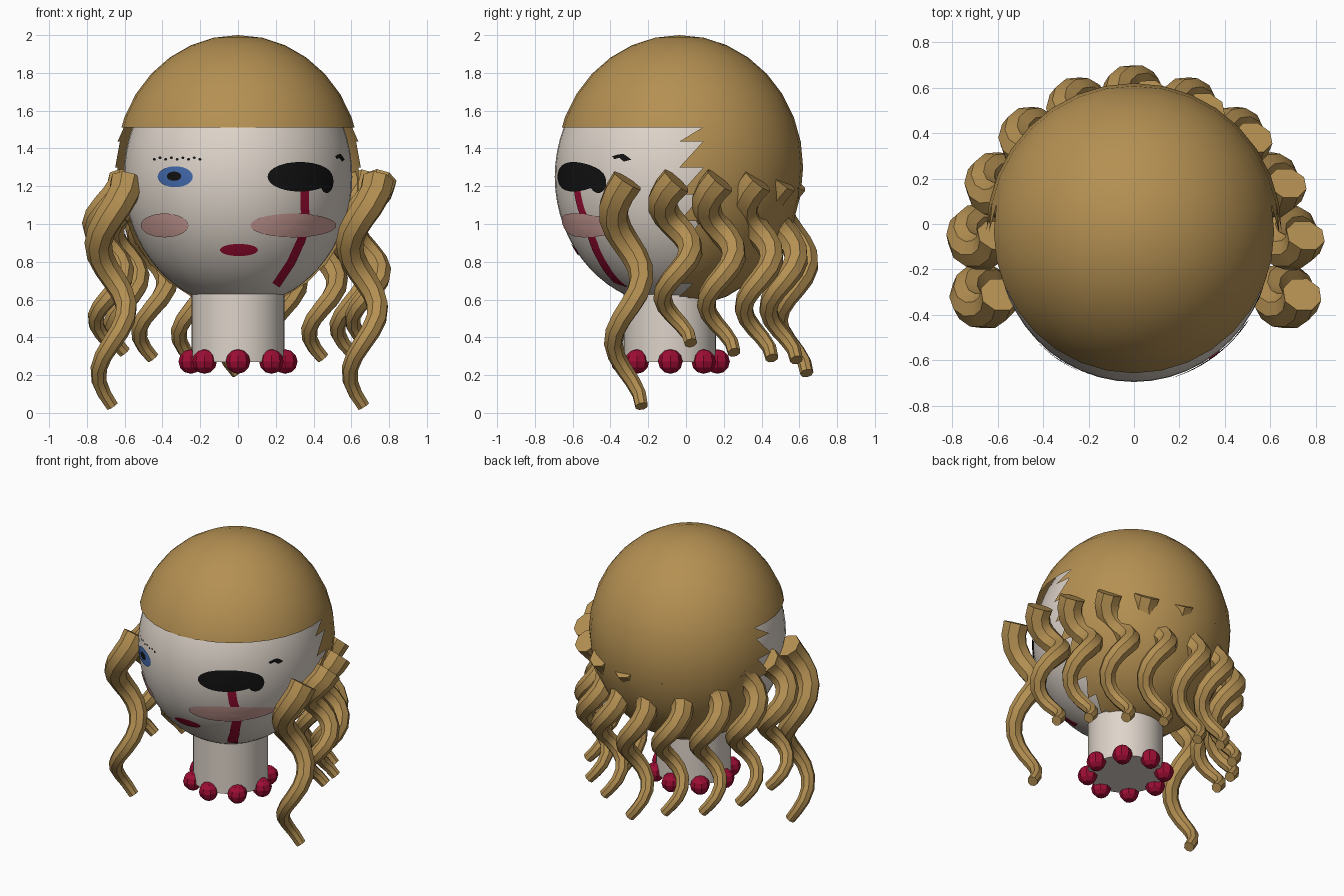
import bpy, bmesh, math
from mathutils import Matrix, Vector

if "Cube" in bpy.data.objects:
    bpy.data.objects.remove(bpy.data.objects["Cube"])

def mat(name, rgb):
    m = bpy.data.materials.new(name)
    m.diffuse_color = (*rgb, 1)
    m.use_nodes = True
    m.node_tree.nodes["Principled BSDF"].inputs["Base Color"].default_value = m.diffuse_color
    return m

HAIR = mat("golden hair", (0.46, 0.28, 0.085))
SKIN = mat("pale skin", (0.73, 0.66, 0.59))
RED = mat("crimson", (0.34, 0.004, 0.035))
PINK = mat("cheek pink", (0.64, 0.36, 0.33))
BLUE = mat("eye blue", (0.055, 0.145, 0.42))
BLACK = mat("black", (0.006, 0.006, 0.006))

HEAD_C = Vector((0, -0.065, 1.25))
HEAD_R = Vector((0.605, 0.63, 0.685))

def finish(name, bm, material, smooth=None):
    me = bpy.data.meshes.new(name)
    bm.to_mesh(me)
    bm.free()
    ob = bpy.data.objects.new(name, me)
    bpy.context.collection.objects.link(ob)
    me.materials.append(material)
    if smooth:
        shade(ob, smooth)
    return ob

def shade(ob, angle):
    bpy.ops.object.select_all(action='DESELECT')
    ob.select_set(True)
    bpy.context.view_layer.objects.active = ob
    bpy.ops.object.shade_smooth_by_angle(angle=math.radians(angle))

def placed(centre, size):
    return Matrix.Translation(centre) @ Matrix.Diagonal((*size, 1))

# Head
bm = bmesh.new()
bmesh.ops.create_uvsphere(bm, u_segments=48, v_segments=32, radius=1,
                          matrix=placed(HEAD_C, HEAD_R))
finish("head", bm, SKIN, 60)

# Neck
bm = bmesh.new()
bmesh.ops.create_cone(bm, cap_ends=True, segments=32, radius1=0.245, radius2=0.245,
                      depth=0.41, matrix=Matrix.Translation((0, -0.085, 0.475)))
finish("neck", bm, SKIN, 40)

# Necklace beads
for i in range(8):
    a = i * math.pi / 4
    bm = bmesh.new()
    bmesh.ops.create_uvsphere(bm, u_segments=8, v_segments=6, radius=0.065,
        matrix=Matrix.Translation((0.25 * math.cos(a), -0.083 + 0.25 * math.sin(a), 0.272)))
    finish(f"necklace_bead_{i}", bm, RED, 20)

# Hair cap: straight fringe, jagged edge at the temples, full at the back
bm = bmesh.new()
bmesh.ops.create_uvsphere(bm, u_segments=32, v_segments=16, radius=1)
bmesh.ops.bisect_plane(bm, geom=bm.verts[:] + bm.edges[:] + bm.faces[:],
                       plane_co=(0, 0, 0.3), plane_no=(0, 0, 1))
drop = []
for f in bm.faces[:]:
    c = f.calc_center_median()
    if c.z > 0.3:
        continue
    azimuth = math.atan2(c.y, abs(c.x))
    if azimuth < 0:
        drop.append(f)
    elif azimuth < math.pi / 16 and len(f.verts) == 4:
        rank = lambda v: v.co.z * 10 + v.co.y
        a, b = min(f.verts, key=rank), max(f.verts, key=rank)
        g, _ = bmesh.utils.face_split(f, a, b)
        drop.append(min((f, g), key=lambda t: t.calc_center_median().y))
bmesh.ops.delete(bm, geom=drop, context='FACES')
for v in bm.verts:
    rz = 0.70 if v.co.z > 0 else 0.74
    v.co = Vector((v.co.x * 0.65, v.co.y * 0.655 - 0.035, v.co.z * rz + 1.30))
finish("hair_cap", bm, HAIR, 60)

# Ringlets: tapering helices, all turning the same way
def ringlet(name, x, y, bottom, top=1.23, turns=1.75, n=19, r=0.075):
    cu = bpy.data.curves.new(name, 'CURVE')
    cu.dimensions = '3D'
    cu.bevel_depth = 1
    cu.bevel_resolution = 2
    cu.use_fill_caps = True
    sp = cu.splines.new('POLY')
    sp.points.add(n - 1)
    for i, p in enumerate(sp.points):
        t = i / (n - 1)
        a = t * turns * 2 * math.pi
        p.co = (x + r * math.cos(a), y - r * math.sin(a), top + (bottom - top) * t, 1)
        p.radius = 0.088 - 0.053 * t
    ob = bpy.data.objects.new(name, cu)
    bpy.context.collection.objects.link(ob)
    cu.materials.append(HAIR)
    bpy.ops.object.select_all(action='DESELECT')
    ob.select_set(True)
    bpy.context.view_layer.objects.active = ob
    bpy.ops.object.convert(target='MESH')
    shade(bpy.context.object, 35)

ringlet("ringlet_back", 0.0, 0.565, 0.21)
for x, y, bottom in [(0.24, 0.51, 0.28), (0.45, 0.38, 0.29), (0.60, 0.18, 0.32),
                     (0.68, -0.05, 0.37), (0.665, -0.31, 0.035)]:
    for side in (-1, 1):
        ringlet(f"ringlet_{'left' if side < 0 else 'right'}", x * side, y, bottom)

# Painted details: thin patches that follow the face
def on_face(x, z, lift):
    u, w = x / HEAD_R.x, (z - HEAD_C.z) / HEAD_R.z
    p = Vector((u, -math.sqrt(max(0, 1 - u * u - w * w)), w)) * lift
    return HEAD_C + Vector((p.x * HEAD_R.x, p.y * HEAD_R.y, p.z * HEAD_R.z))

def oval(name, x, z, w, h, material, lift=1.007, n=28, rings=5):
    bm = bmesh.new()
    mid = bm.verts.new(on_face(x, z, lift))
    prev = None
    for k in range(1, rings + 1):
        s = k / rings / 2
        ring = [bm.verts.new(on_face(x + w * s * math.cos(2 * math.pi * i / n),
                                     z + h * s * math.sin(2 * math.pi * i / n), lift))
                for i in range(n)]
        for i in range(n):
            j = (i + 1) % n
            if prev:
                bm.faces.new((prev[i], ring[i], ring[j], prev[j]))
            else:
                bm.faces.new((mid, ring[i], ring[j]))
        prev = ring
    finish(name, bm, material, 60)

def strip(name, path, width, material, lift=1.006, steps=4):
    pts = [Vector(a).lerp(Vector(b), k / steps)
           for a, b in zip(path, path[1:]) for k in range(steps)] + [Vector(path[-1])]
    bm = bmesh.new()
    rows = []
    for i, p in enumerate(pts):
        d = (pts[min(i + 1, len(pts) - 1)] - pts[max(i - 1, 0)]).normalized()
        side = Vector((-d.y, d.x)) * width / 2
        rows.append([bm.verts.new(on_face(*(p + side * s), lift)) for s in (-1, 0, 1)])
    for a, b in zip(rows, rows[1:]):
        for k in (0, 1):
            bm.faces.new((a[k], a[k + 1], b[k + 1], b[k]))
    finish(name, bm, material, 60)

oval("blue_eye", -0.33, 1.25, 0.185, 0.11, BLUE)
oval("pupil", -0.335, 1.253, 0.075, 0.048, BLACK, 1.011)
oval("black_eye", 0.325, 1.25, 0.34, 0.155, BLACK, 1.010)
oval("black_eye_corner", 0.465, 1.225, 0.07, 0.12, BLACK, 1.010)
oval("cheek_left", -0.385, 0.995, 0.25, 0.125, PINK, 1.010)
oval("cheek_right", 0.29, 0.995, 0.45, 0.125, PINK, 1.010)
oval("mouth", 0.005, 0.865, 0.20, 0.064, RED)
strip("tear", [(0.35, 1.22), (0.352, 1.08), (0.36, 1.0), (0.33, 0.91),
               (0.28, 0.80), (0.20, 0.68)], 0.045, RED)

# Fine brows
for i in range(9):
    oval("brow_speck_left", -0.44 + 0.03 * i, 1.342 + 0.008 * (i % 2), 0.016, 0.014,
         BLACK, n=8, rings=1)
strip("brow_right", [(0.515, 1.35), (0.535, 1.362), (0.553, 1.335)], 0.018, BLACK, 1.008)
